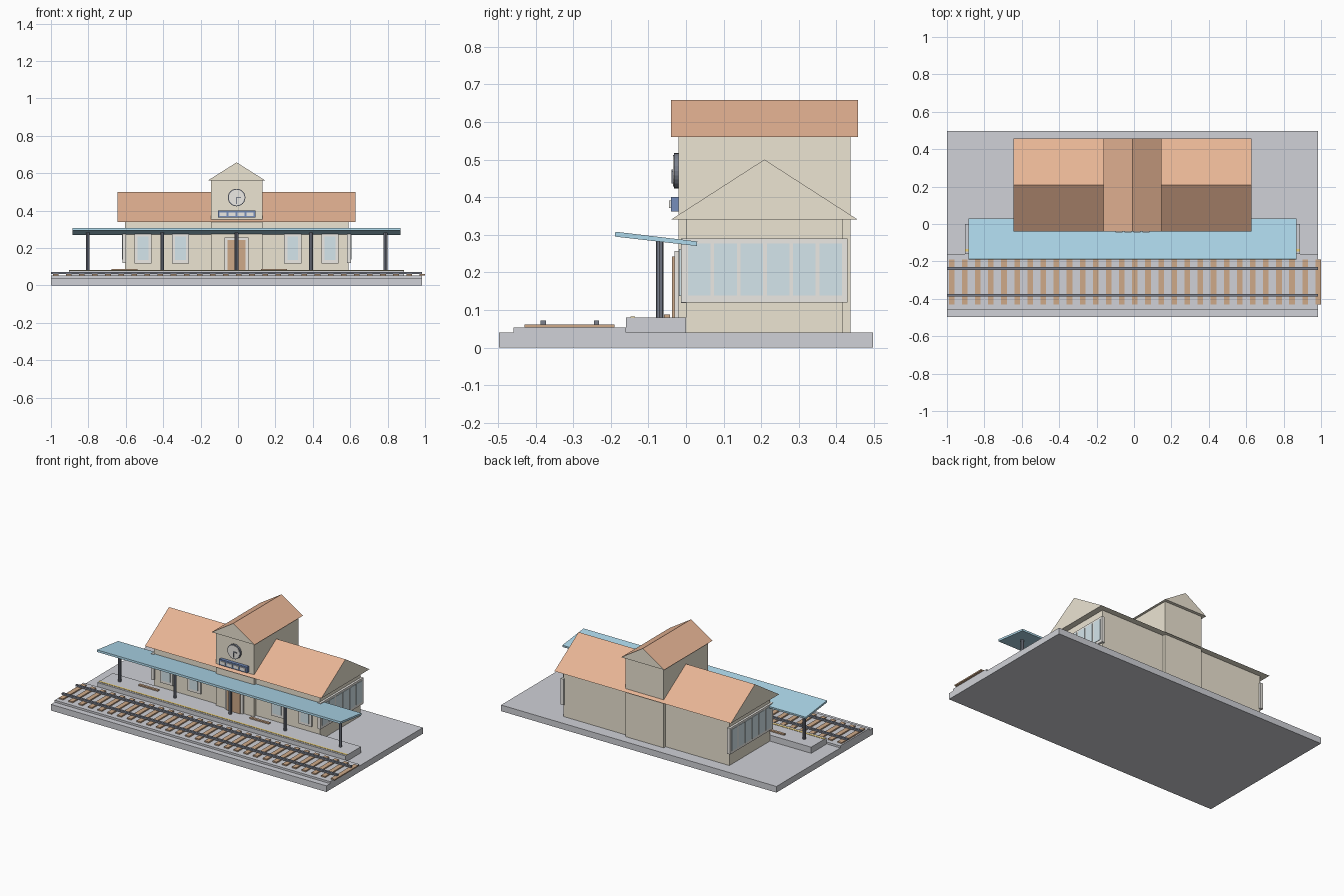
import bpy, bmesh, math

if "Cube" in bpy.data.objects:
    bpy.data.objects.remove(bpy.data.objects["Cube"])

CX = -0.0075  # the building and base share this centre line


def mat(name, r, g, b):
    m = bpy.data.materials.new(name)
    m.diffuse_color = (r, g, b, 1)
    m.use_nodes = True
    m.node_tree.nodes["Principled BSDF"].inputs["Base Color"].default_value = m.diffuse_color
    return m


STONE = mat("stone", 0.63, 0.64, 0.68)
WALL = mat("plaster", 0.84, 0.78, 0.65)
TILE = mat("roof_tile", 0.80, 0.46, 0.30)
BLUE = mat("canopy_blue", 0.43, 0.70, 0.84)
GLASS = mat("glass", 0.66, 0.79, 0.84)
TRIM = mat("trim", 0.84, 0.82, 0.78)
DARK = mat("dark_metal", 0.20, 0.22, 0.27)
WOOD = mat("wood", 0.62, 0.40, 0.25)
NAVY = mat("navy", 0.18, 0.27, 0.50)
YELLOW = mat("yellow", 0.88, 0.66, 0.20)


def finish(name, bm, *mats):
    bmesh.ops.recalc_face_normals(bm, faces=bm.faces)
    me = bpy.data.meshes.new(name)
    bm.to_mesh(me)
    bm.free()
    for m in mats:
        me.materials.append(m)
    ob = bpy.data.objects.new(name, me)
    bpy.context.collection.objects.link(ob)
    return ob


def box(name, x0, x1, y0, y1, z0, z1, m):
    """Box with x measured from the centre line."""
    bm = bmesh.new()
    bmesh.ops.create_cube(bm, size=1)
    for v in bm.verts:
        v.co = (CX + (x0 if v.co.x < 0 else x1),
                y0 if v.co.y < 0 else y1,
                z0 if v.co.z < 0 else z1)
    return finish(name, bm, m)


def prism(name, profile, axis, a, b, m, slope=None):
    """Extrude a (u, z) profile along x or y; sloping top faces take `slope`."""
    bm = bmesh.new()
    place = (lambda u, z, t: (CX + t, u, z)) if axis == 'x' else (lambda u, z, t: (CX + u, t, z))
    face = bm.faces.new([bm.verts.new(place(u, z, a)) for u, z in profile])
    new = bmesh.ops.extrude_face_region(bm, geom=[face])['geom']
    for v in new:
        if isinstance(v, bmesh.types.BMVert):
            v.co[0 if axis == 'x' else 1] += b - a
    bmesh.ops.recalc_face_normals(bm, faces=bm.faces)
    if slope:
        for f in bm.faces:
            if f.normal.z > 0.1:
                f.material_index = 1
    return finish(name, bm, m, *([slope] if slope else []))


def cylinder(name, x, y, z, r, depth, sides, m, facing_front=False):
    bm = bmesh.new()
    bmesh.ops.create_cone(bm, cap_ends=True, segments=sides, radius1=r, radius2=r, depth=depth)
    ob = finish(name, bm, m)
    ob.location = (CX + x, y, z)
    if facing_front:
        ob.rotation_euler.x = math.pi / 2
    return ob


# Ground slab, track bed and platform
box("base", -0.9925, 0.9925, -0.497, 0.497, 0, 0.04, STONE)
box("track_bed", -0.9925, 0.9925, -0.459, -0.16, 0.04, 0.053, STONE)
box("platform", -0.895, 0.895, -0.16, 0, 0.04, 0.08, STONE)
box("platform_edge_line", -0.895, 0.895, -0.147, -0.135, 0.079, 0.082, YELLOW)

# Sleepers and rails
for i in range(29):
    x = 0.9925 - i * 0.07
    box("sleeper", x - 0.015, x + 0.015, -0.43, -0.19, 0.053, 0.061, WOOD)
for y in (-0.38, -0.238):
    box("rail", -0.9925, 0.9925, y - 0.007, y + 0.007, 0.061, 0.072, DARK)

# Main hall and central tower, with solid gabled roofs
box("hall", -0.597, 0.597, 0, 0.417, 0.04, 0.34, WALL)
prism("hall_roof", [(-0.04, 0.34), (0.457, 0.34), (0.2085, 0.5)], 'x', -0.636, 0.636, WALL, TILE)
box("tower", -0.138, 0.138, -0.02, 0.437, 0.04, 0.56, WALL)
prism("tower_roof", [(-0.155, 0.56), (0.155, 0.56), (0, 0.658)], 'y', -0.04, 0.457, WALL, TILE)

# Glazed bay on each end of the hall
for s in (-1, 1):
    a, b = sorted((s * 0.59, s * 0.611))
    box("bay_frame", a, b, -0.013, 0.43, 0.12, 0.29, TRIM)
    a, b = sorted((s * 0.60, s * 0.614))
    for i in range(6):
        y = 0.005 + i * 0.07
        box("bay_pane", a, b, y, y + 0.06, 0.138, 0.277, GLASS)

# Front windows
for x in (-0.5, -0.3, 0.3, 0.5):
    box("window_frame", x - 0.046, x + 0.046, -0.013, 0.005, 0.118, 0.275, TRIM)
    box("window_pane", x - 0.029, x + 0.029, -0.019, 0, 0.137, 0.262, GLASS)

# Front door
box("door_frame", -0.064, 0.064, -0.03, -0.015, 0.08, 0.257, TRIM)
box("door", -0.048, 0.048, -0.037, -0.02, 0.08, 0.242, WOOD)

# Clock
cylinder("clock_rim", 0, -0.026, 0.47, 0.047, 0.012, 24, DARK, True)
cylinder("clock_face", 0, -0.027, 0.47, 0.042, 0.015, 24, TRIM, True)
box("minute_hand", -0.003, 0.003, -0.038, -0.033, 0.436, 0.473, DARK)
box("hour_hand", -0.003, 0.024, -0.038, -0.033, 0.467, 0.473, DARK)

# Sign board with four blank panels
box("sign_board", -0.1, 0.1, -0.04, -0.015, 0.362, 0.40, NAVY)
for i in range(4):
    x = (i - 1.5) * 0.048
    box("sign_panel", x - 0.019, x + 0.019, -0.045, -0.038, 0.371, 0.391, TRIM)

# Sloping platform canopy on five posts
prism("canopy", [(-0.189, 0.295), (0.029, 0.27), (0.03, 0.282), (-0.188, 0.308)],
      'x', -0.8775, 0.8775, BLUE)
for i in range(-2, 3):
    cylinder("canopy_post", i * 0.398, -0.07, 0.181, 0.01, 0.204, 8, DARK)

# Low platform benches
for x in (-0.6, 0.2):
    box("bench", x - 0.07, x + 0.07, -0.058, -0.042, 0.08, 0.088, WOOD)
